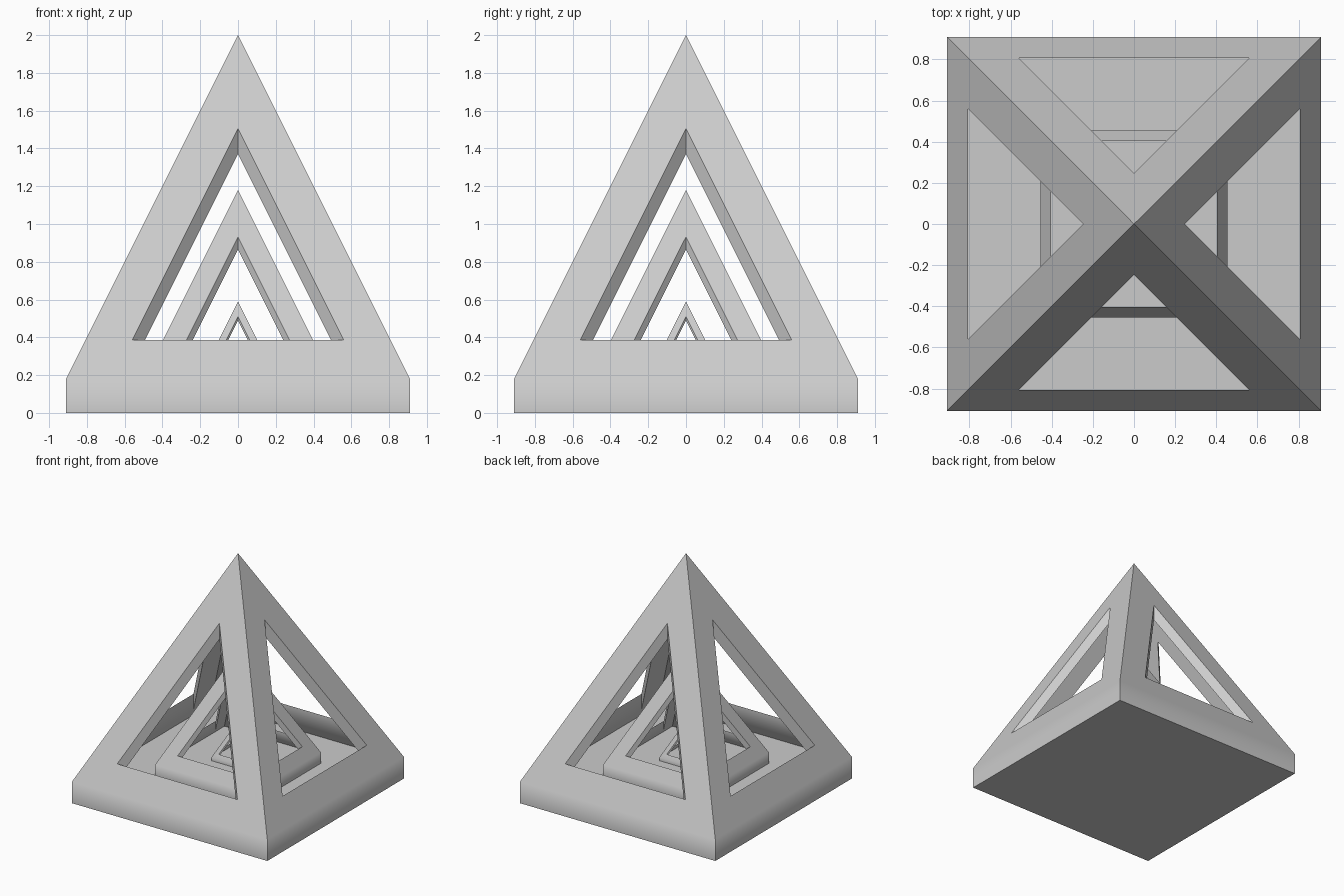
import bpy
import bmesh
import math
from mathutils import Matrix, Vector

cube = bpy.data.objects.get("Cube")
if cube:
    bpy.data.objects.remove(cube, do_unlink=True)

grey = bpy.data.materials.new("plain_grey")
grey.use_nodes = True
colour = (0.6, 0.6, 0.6, 1)
grey.diffuse_color = colour
grey.node_tree.nodes["Principled BSDF"].inputs["Base Color"].default_value = colour

# Proportions of the full-size pyramid
HALF, SHOULDER, TOP = 0.91, 0.18, 2.0
SILL, WINDOW_TOP = 0.385, 1.505
SHELL = 0.135  # upright thickness of the sloping shell
SLOPE = HALF / (TOP - SHOULDER)


def depth(z):
    """Distance of the outer sloping face from the axis at height z."""
    return (TOP - z) * SLOPE


WINDOW_HALF = (WINDOW_TOP - SILL) * SLOPE
INNER_HALF = depth(SHOULDER + SHELL)


def side_faces():
    """One side of the hollow pyramid, facing -y, as lists of corner points."""
    apex, inner_apex = (0, 0, TOP), (0, 0, TOP - SHELL)
    peak = (0, -depth(WINDOW_TOP), WINDOW_TOP)
    inner_peak = (0, -depth(WINDOW_TOP), WINDOW_TOP - SHELL)
    faces = []
    ends = []
    for s in (-1, 1):
        foot, shoulder = (s * HALF, -HALF, 0), (s * HALF, -HALF, SHOULDER)
        sill = (s * WINDOW_HALF, -depth(SILL), SILL)
        inner_sill = (s * WINDOW_HALF, -depth(SILL), SILL - SHELL)
        floor = (s * INNER_HALF, -INNER_HALF, SHOULDER)
        ends.append((foot, shoulder, sill, inner_sill, floor))
        faces += [(shoulder, sill, peak, apex),                   # outer frame
                  (floor, inner_sill, inner_peak, inner_apex),    # inner frame
                  (sill, inner_sill, inner_peak, peak)]           # window side
    # base wall, frame below window, upright sill and inner wall
    for a, b in ((0, 1), (1, 2), (2, 3), (3, 4)):
        faces.append((ends[0][a], ends[1][a], ends[1][b], ends[0][b]))
    return faces


def frame_pyramid(name, scale, height):
    bm = bmesh.new()
    for turn in range(4):
        rot = Matrix.Rotation(turn * math.pi / 2, 3, 'Z')
        for face in side_faces():
            bm.faces.new([bm.verts.new(rot @ Vector(p)) for p in face])
    # underside and inner floor
    for r, z in ((HALF, 0), (INNER_HALF, SHOULDER)):
        bm.faces.new([bm.verts.new((x * r, y * r, z))
                      for x, y in ((-1, -1), (1, -1), (1, 1), (-1, 1))])
    bmesh.ops.remove_doubles(bm, verts=bm.verts, dist=0.0005)
    bmesh.ops.recalc_face_normals(bm, faces=bm.faces)
    bmesh.ops.scale(bm, vec=(scale,) * 3, verts=bm.verts)
    bmesh.ops.translate(bm, vec=(0, 0, height), verts=bm.verts)
    mesh = bpy.data.meshes.new(name)
    bm.to_mesh(mesh)
    bm.free()
    mesh.materials.append(grey)
    obj = bpy.data.objects.new(name, mesh)
    bpy.context.collection.objects.link(obj)

    # Soft shoulder, all other edges sharp
    bpy.ops.object.select_all(action='DESELECT')
    obj.select_set(True)
    bpy.context.view_layer.objects.active = obj
    bpy.ops.object.shade_smooth_by_angle(angle=math.radians(30))
    weighted = obj.modifiers.new("soft_shoulder", 'WEIGHTED_NORMAL')
    weighted.keep_sharp = True
    weighted.weight = 100


# Three nested pyramids, each standing on the floor of the one around it
frame_pyramid("outer_pyramid", 1, 0)
frame_pyramid("middle_pyramid", 0.5, SHOULDER)
frame_pyramid("inner_pyramid", 0.16, SHOULDER * 1.5)
